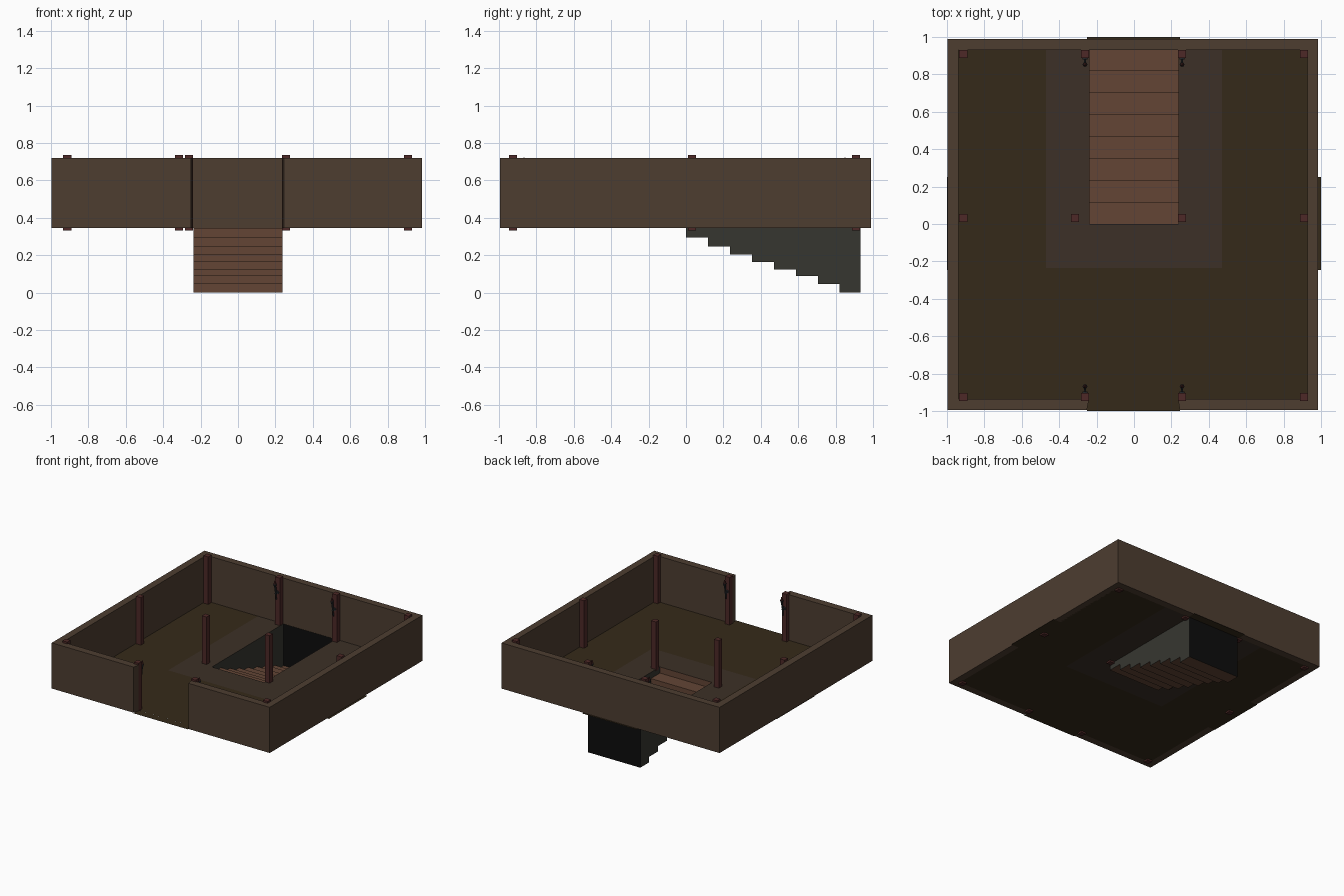
import bpy, bmesh
from mathutils import Vector

if "Cube" in bpy.data.objects:
    bpy.data.objects.remove(bpy.data.objects["Cube"])

FLOOR, TOP = 0.345, 0.72


def material(name, rgb):
    m = bpy.data.materials.new(name)
    m.diffuse_color = (*rgb, 1)
    m.use_nodes = True
    m.node_tree.nodes["Principled BSDF"].inputs["Base Color"].default_value = m.diffuse_color
    return m


WALL = material("wall_brown", (0.075, 0.047, 0.03))
EARTH = material("floor_brown", (0.036, 0.023, 0.010))
PAVING = material("paving_brown", (0.045, 0.03, 0.02))
BRICK = material("stair_brick", (0.125, 0.06, 0.036))
WOOD = material("post_wood", (0.075, 0.022, 0.02))
STONE = material("stone_grey", (0.037, 0.037, 0.03))
DARK = material("pit_black", (0.004, 0.004, 0.004))
IRON = material("iron", (0.03, 0.035, 0.04))


def mesh_object(name, faces, mat):
    """Object from a list of faces, each a list of points."""
    bm = bmesh.new()
    for f in faces:
        bm.faces.new([bm.verts.new(p) for p in f])
    bmesh.ops.remove_doubles(bm, verts=bm.verts, dist=1e-5)
    me = bpy.data.meshes.new(name)
    bm.to_mesh(me)
    bm.free()
    ob = bpy.data.objects.new(name, me)
    bpy.context.collection.objects.link(ob)
    me.materials.append(mat)
    return ob


def prism(name, outline, z0, z1, mat):
    """Vertical prism over an anticlockwise xy outline."""
    lo = [(x, y, z0) for x, y in outline]
    hi = [(x, y, z1) for x, y in outline]
    n = len(outline)
    faces = [hi, lo[::-1]]
    faces += [[lo[i], lo[(i + 1) % n], hi[(i + 1) % n], hi[i]] for i in range(n)]
    return mesh_object(name, faces, mat)


def rect(x0, x1, y0, y1, z=FLOOR):
    return [(x0, y0, z), (x1, y0, z), (x1, y1, z), (x0, y1, z)]


def rod(name, a, b, r1, r2, sides, mat):
    a, b = Vector(a), Vector(b)
    bpy.ops.mesh.primitive_cone_add(vertices=sides, radius1=r1, radius2=r2,
                                    depth=(b - a).length, location=(a + b) / 2)
    ob = bpy.context.object
    ob.rotation_euler = (b - a).to_track_quat('Z', 'Y').to_euler()
    ob.name = name
    ob.data.materials.append(mat)
    return ob


# Walls: one U-shaped piece with flared jambs at the front doorway
prism("walls", [(-0.252, -0.995), (-0.24, -0.935), (-0.938, -0.935), (-0.938, 0.93),
                (0.928, 0.93), (0.928, -0.935), (0.235, -0.935), (0.245, -0.995),
                (0.985, -0.995), (0.985, 0.988), (-0.997, 0.988), (-0.997, -0.995)],
      FLOOR, TOP, WALL)

# Floor sheets: earth around the paving, paving around the stair pit
E, P, S = 0.938, 0.47, 0.237
mesh_object("earth_floor", [rect(-E, E, -E, -0.235), rect(-E, -P, -0.235, 0.932),
                            rect(P, E, -0.235, 0.932)], EARTH)
mesh_object("paving", [rect(-P, P, -0.235, 0), rect(-P, -S, 0, 0.932),
                       rect(S, P, 0, 0.932)], PAVING)

# Thresholds under the middle of each side
zt = FLOOR - 0.002
mesh_object("thresholds", [rect(-0.25, 0.245, -1, -0.935, zt), rect(-0.25, 0.245, 0.93, 1, zt),
                           rect(-1, -0.935, -0.245, 0.25, zt), rect(0.925, 1, -0.245, 0.25, zt)],
            EARTH)

# Stairs descending to the back: stepped sheet of risers and treads
ys = [0, 0.118, 0.235, 0.352, 0.47, 0.587, 0.705, 0.82, 0.932]
zs = [0.295, 0.246, 0.203, 0.163, 0.125, 0.09, 0.046, 0]
steps = [(0, FLOOR)]
for i, z in enumerate(zs):
    steps += [(ys[i], z), (ys[i + 1], z)]
mesh_object("stairs", [[(-S, *a), (S, *a), (S, *b), (-S, *b)]
                       for a, b in zip(steps, steps[1:])], BRICK)

# Pit sides, stepped along the bottom, and the pit back
for side, x in (("left", -S), ("right", S)):
    mesh_object(f"pit_wall_{side}",
                [[(x, ys[i], z), (x, ys[i + 1], z), (x, ys[i + 1], FLOOR), (x, ys[i], FLOOR)]
                 for i, z in enumerate(zs)], STONE)
mesh_object("pit_wall_back", [[(S, 0.932, 0), (-S, 0.932, 0), (-S, 0.932, FLOOR),
                               (S, 0.932, FLOOR)]], DARK)

# Posts along the walls and beside the stair head
posts = [(x, y) for y in (-0.924, 0.908) for x in (-0.913, -0.262, 0.257, 0.91)]
posts += [(-0.913, 0.033), (-0.315, 0.033), (0.257, 0.033), (0.91, 0.033)]
h = 0.0215
for i, (x, y) in enumerate(posts):
    prism(f"post_{i + 1}", [(x - h, y - h), (x + h, y - h), (x + h, y + h), (x - h, y + h)],
          0.332, 0.735, WOOD)

# Torches on the posts beside the front door and the stair foot
k = 0
for x in (-0.262, 0.257):
    for y, d in ((-0.9025, 1), (0.8865, -1)):
        k += 1
        tip = y + 0.03 * d
        rod(f"torch_bracket_{k}", (x, y, 0.615), (x, tip, 0.615), 0.006, 0.006, 6, IRON)
        rod(f"torch_plate_{k}", (x, y, 0.615), (x, y + 0.006 * d, 0.615), 0.014, 0.014, 8, IRON)
        rod(f"torch_handle_{k}", (x, y + 0.015 * d, 0.56), (x, tip, 0.675), 0.004, 0.008, 8, IRON)
        rod(f"torch_cup_{k}", (x, tip, 0.67), (x, tip + 0.004 * d, 0.695), 0.008, 0.013, 8, IRON)
        rod(f"torch_head_{k}", (x, tip + 0.004 * d, 0.695), (x, tip + 0.006 * d, 0.722),
            0.01, 0.003, 8, WOOD)
